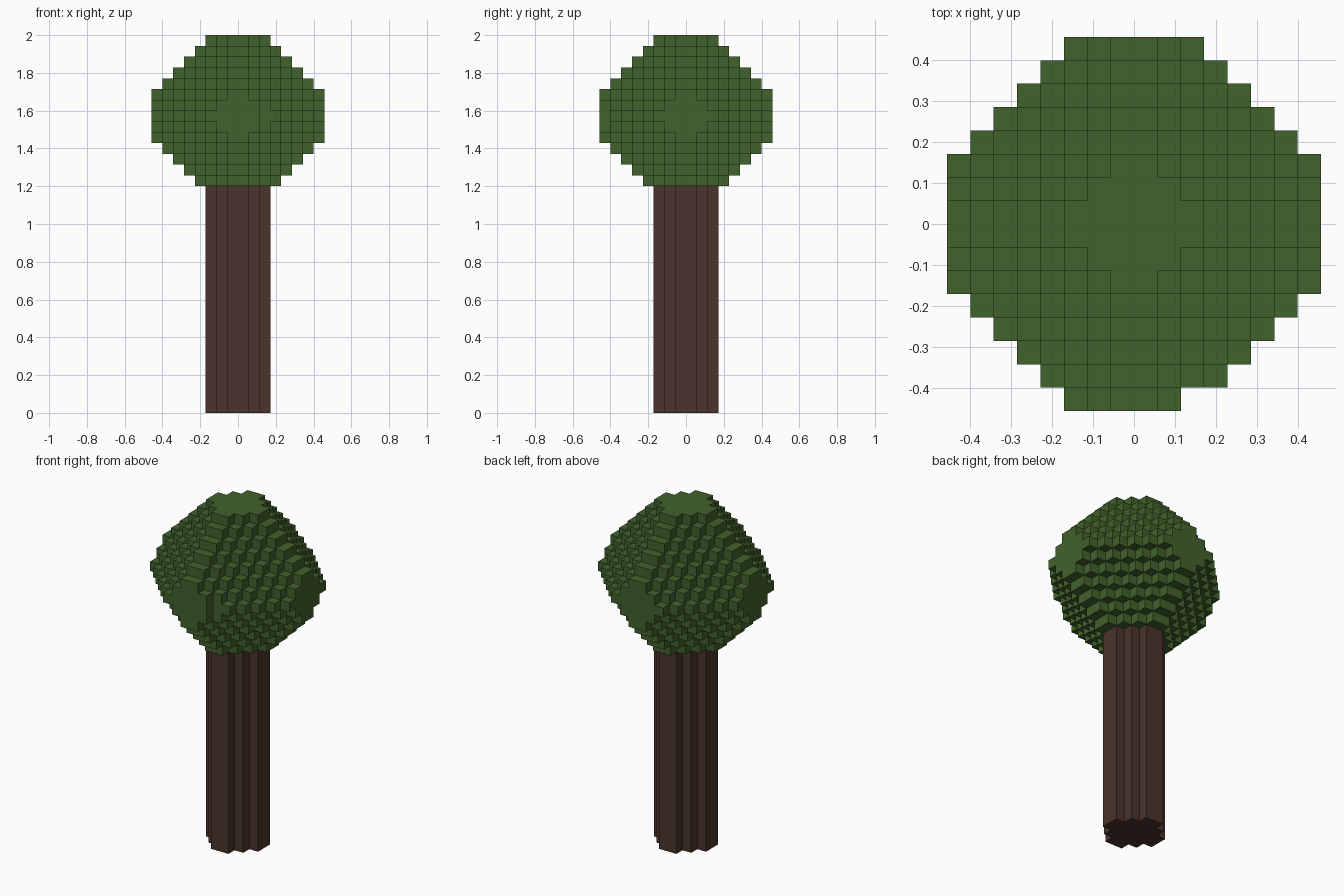
import bpy, bmesh
from mathutils import Vector

old = bpy.data.objects.get("Cube")
if old:
    bpy.data.objects.remove(old, do_unlink=True)

U = 2 / 35          # size of one block
TRUNK_H = 21        # trunk height in blocks
MID = 27            # middle block layer of the crown
R = 7               # farthest block index from the crown centre


def material(name, rgb):
    m = bpy.data.materials.new(name)
    m.use_nodes = True
    m.diffuse_color = (*rgb, 1)
    bsdf = m.node_tree.nodes["Principled BSDF"]
    bsdf.inputs["Base Color"].default_value = (*rgb, 1)
    bsdf.inputs["Roughness"].default_value = 0.9
    return m


def off(c):
    """Steps from the centre line, for an even number of blocks."""
    return c if c >= 0 else -c - 1


def blocks(name, cells, mat, height=1):
    """Outer skin of a set of blocks, with flat areas merged."""
    bm = bmesh.new()
    for cell in cells:
        lo = Vector(cell)
        size = (1, 1, height)
        for axis in range(3):
            a, b = (axis + 1) % 3, (axis + 2) % 3
            for side in (0, 1):
                near = list(cell)
                near[axis] += 1 if side else -1
                if tuple(near) in cells:
                    continue
                corners = []
                for s, t in ((0, 0), (1, 0), (1, 1), (0, 1)):
                    p = lo.copy()
                    p[axis] += side * size[axis]
                    p[a] += s * size[a]
                    p[b] += t * size[b]
                    corners.append(bm.verts.new(p * U))
                bm.faces.new(corners if side else corners[::-1])
    bmesh.ops.remove_doubles(bm, verts=bm.verts[:], dist=U * 0.01)
    bmesh.ops.dissolve_limit(bm, angle_limit=0.01, verts=bm.verts[:], edges=bm.edges[:])
    mesh = bpy.data.meshes.new(name)
    bm.to_mesh(mesh)
    bm.free()
    mesh.materials.append(mat)
    obj = bpy.data.objects.new(name, mesh)
    bpy.context.collection.objects.link(obj)
    return obj


leaf = material("leaf green", (0.053, 0.122, 0.025))
bark = material("bark brown", (0.069, 0.034, 0.025))
span = range(-R - 1, R + 1)

# Trunk: stepped diamond column
trunk_cells = {(x, y, 0) for x in span for y in span if off(x) + off(y) <= 2}
blocks("trunk", trunk_cells, bark, TRUNK_H)

# Crown: stepped octahedron with its six tips cut flat
crown_cells = {(x, y, z) for x in span for y in span
               for z in range(TRUNK_H, MID + R + 1)
               if off(x) + off(y) + abs(z - MID) <= R + 2}
crown_cells.discard((2, -R - 1, MID))   # missing block at the edge of the front face
blocks("crown", crown_cells, leaf)
